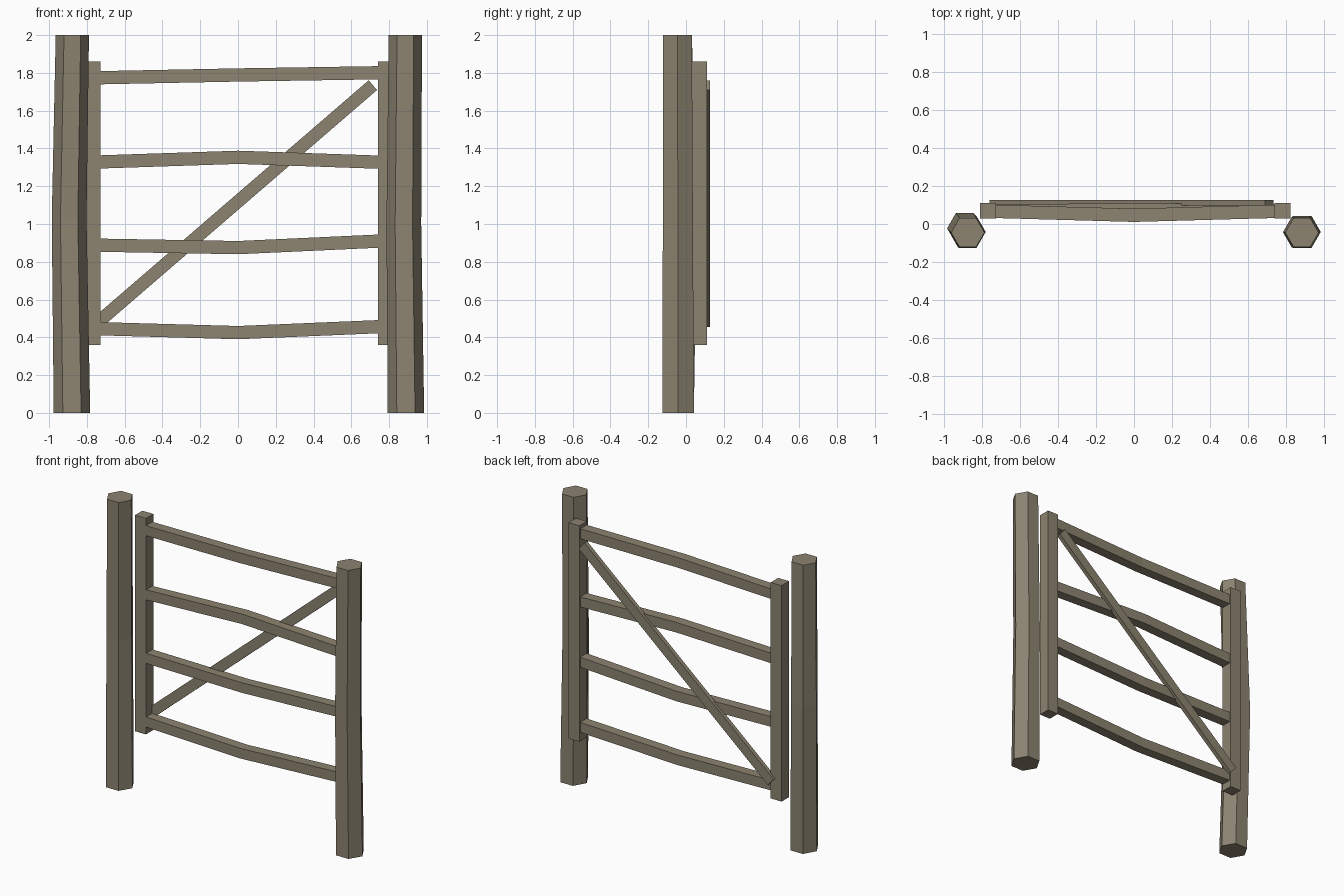
import bpy, bmesh, math
from mathutils import Vector

if "Cube" in bpy.data.objects:
    bpy.data.objects.remove(bpy.data.objects["Cube"])

wood = bpy.data.materials.new("weathered wood")
wood.diffuse_color = (0.265, 0.23, 0.165, 1)
wood.use_nodes = True
wood.node_tree.nodes["Principled BSDF"].inputs["Base Color"].default_value = wood.diffuse_color


def loft(name, rings):
    """Skin a list of equal-length point rings and cap both ends."""
    bm = bmesh.new()
    loops = [[bm.verts.new(p) for p in ring] for ring in rings]
    n = len(loops[0])
    for a, b in zip(loops, loops[1:]):
        for i in range(n):
            j = (i + 1) % n
            bm.faces.new((a[i], a[j], b[j], b[i]))
    bm.faces.new(loops[0])
    bm.faces.new(loops[-1])
    bmesh.ops.recalc_face_normals(bm, faces=bm.faces[:])
    mesh = bpy.data.meshes.new(name)
    bm.to_mesh(mesh)
    bm.free()
    mesh.materials.append(wood)
    ob = bpy.data.objects.new(name, mesh)
    bpy.context.collection.objects.link(ob)
    return ob


def post(name, sections):
    """Six-sided post from (x, y, z, radius) sections."""
    loft(name, [[(x + r * math.cos(k * math.pi / 3),
                  y + r * math.sin(k * math.pi / 3), z) for k in range(6)]
                for x, y, z, r in sections])


def bar(name, centres, height, depth):
    """Rectangular bar running along x through (x, y, z) centres."""
    end = Vector(centres[-1]) - Vector(centres[0])
    up = Vector((-end.z, 0, end.x)).normalized() * height / 2
    back = Vector((0, depth / 2, 0))
    loft(name, [[Vector(c) + s * up + t * back
                 for s, t in ((1, 1), (1, -1), (-1, -1), (-1, 1))]
                for c in centres])


# gate posts, slightly crooked
post("left_post", [(-0.879, -0.042, 0, 0.0965), (-0.894, -0.022, 1.03, 0.092),
                   (-0.877, -0.045, 2, 0.088)])
post("right_post", [(0.889, -0.042, 0, 0.0965), (0.878, -0.043, 1.0, 0.092),
                    (0.886, -0.045, 2, 0.088)])

# upright stiles of the gate
for name, x in (("left_stile", -0.771), ("right_stile", 0.783)):
    loft(name, [[(x + sx * 0.042, 0.071 + sy * 0.041, z)
                 for sx, sy in ((1, 1), (-1, 1), (-1, -1), (1, -1))]
                for z in (0.36, 1.86)])

# bowed rails: z at left, middle, right, and y at the middle
rails = [(0.446, 0.425, 0.457, 0.060), (0.888, 0.875, 0.910, 0.076),
         (1.328, 1.353, 1.327, 0.076), (1.774, 1.789, 1.801, 0.046)]
for i, (zl, zm, zr, ym) in enumerate(rails):
    bar(f"rail_{i + 1}", [(-0.75, 0.067, zl), (0, ym, zm), (0.76, 0.067, zr)],
        0.07, 0.07)

# diagonal brace on the back
bar("diagonal_brace", [(-0.74, 0.112, 0.481), (0.714, 0.112, 1.735)], 0.068, 0.03)
